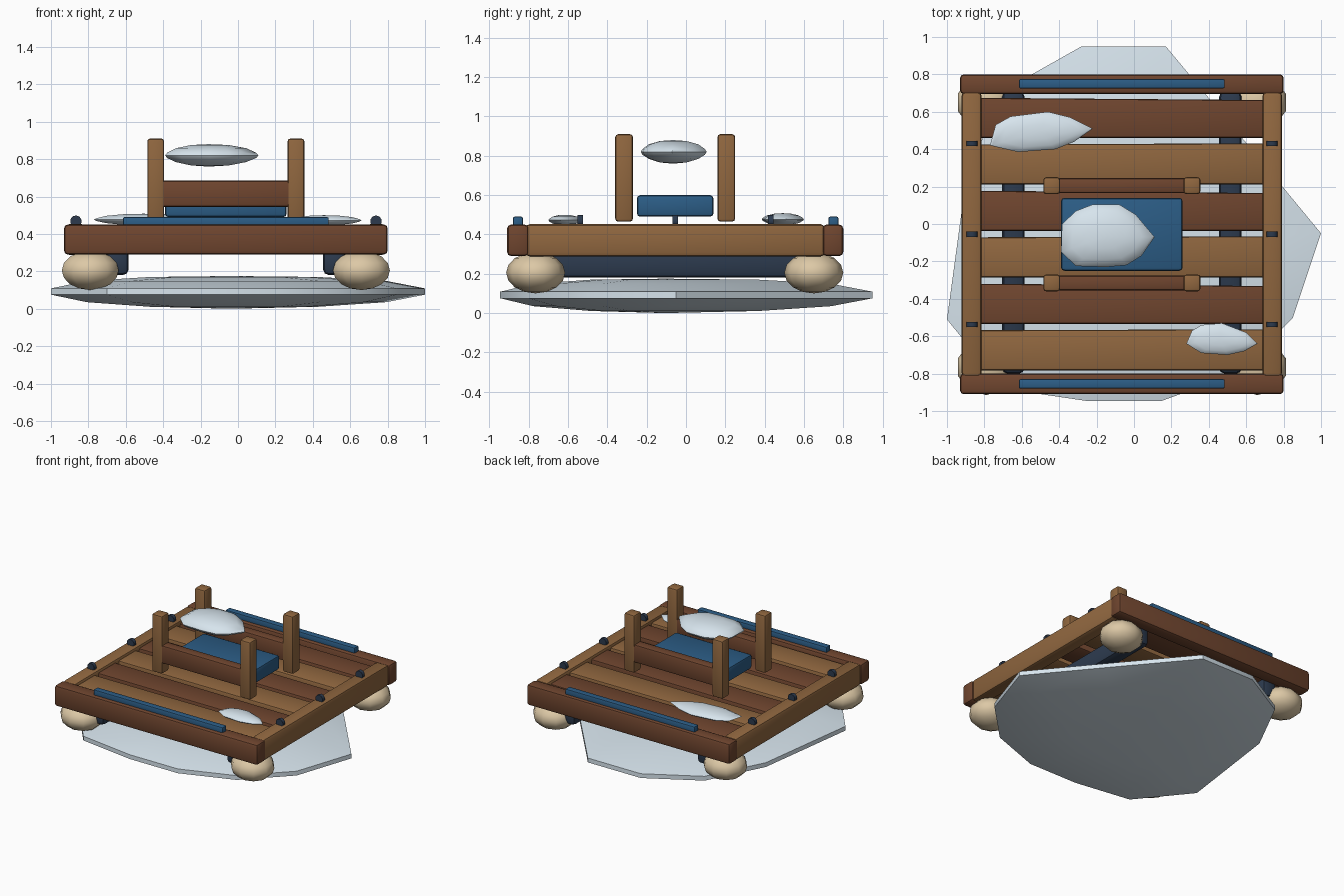
import bpy, bmesh, math
from mathutils import Vector

if "Cube" in bpy.data.objects:
    bpy.data.objects.remove(bpy.data.objects["Cube"])


def material(name, rgb):
    m = bpy.data.materials.new(name)
    m.diffuse_color = (*rgb, 1)
    m.use_nodes = True
    m.node_tree.nodes["Principled BSDF"].inputs["Base Color"].default_value = m.diffuse_color
    return m


LIGHT = material("light wood", (0.28, 0.135, 0.05))
DARK = material("dark wood", (0.16, 0.06, 0.028))
BLUE = material("blue", (0.025, 0.11, 0.24))
NAVY = material("navy", (0.025, 0.042, 0.075))
TAN = material("tan", (0.72, 0.58, 0.38))
ICE = material("ice", (0.68, 0.78, 0.85))


def finish(name, bm, mat):
    bmesh.ops.recalc_face_normals(bm, faces=bm.faces)
    me = bpy.data.meshes.new(name)
    bm.to_mesh(me)
    bm.free()
    ob = bpy.data.objects.new(name, me)
    bpy.context.collection.objects.link(ob)
    me.materials.append(mat)
    bpy.ops.object.select_all(action='DESELECT')
    ob.select_set(True)
    bpy.context.view_layer.objects.active = ob
    bpy.ops.object.shade_smooth_by_angle(angle=math.radians(40))
    return ob


def box(name, x, y, z, mat, bevel=0.015, taper=0.0):
    """Bevelled box from (min, max) pairs; taper narrows the +x end in y."""
    bm = bmesh.new()
    bmesh.ops.create_cube(bm, size=1)
    for v in bm.verts:
        v.co = Vector([a + (c + 0.5) * (b - a) for c, (a, b) in zip(v.co, (x, y, z))])
        if v.co.x > sum(x) / 2 and v.co.y > sum(y) / 2:
            v.co.y -= taper
    bmesh.ops.bevel(bm, geom=bm.edges[:], offset=bevel, segments=2,
                    profile=0.5, affect='EDGES')
    return finish(name, bm, mat)


def slab(name, outline, z0, z1, rings, mat):
    """Lens-shaped slab: outline scaled to each (scale, height fraction) ring."""
    cx = sum(p[0] for p in outline) / len(outline)
    cy = sum(p[1] for p in outline) / len(outline)
    bm = bmesh.new()
    loops = [[bm.verts.new((cx + (px - cx) * s, cy + (py - cy) * s, z0 + (z1 - z0) * h))
              for px, py in outline] for s, h in rings]
    n = len(outline)
    for a, b in zip(loops, loops[1:]):
        for i in range(n):
            j = (i + 1) % n
            bm.faces.new((a[i], a[j], b[j], b[i]))
    for lp, h in ((loops[0], z0), (loops[-1], z1)):
        c = bm.verts.new((cx, cy, h))
        for i in range(n):
            bm.faces.new((lp[i], lp[(i + 1) % n], c))
    return finish(name, bm, mat)


FLAT = [(0.45, 0.06), (0.8, 0.2), (1, 0.43), (1, 0.62), (0.8, 0.85), (0.45, 0.97)]
ROUND = [(0.4, 0.05), (0.75, 0.2), (0.95, 0.38), (1, 0.5), (0.95, 0.62), (0.75, 0.82), (0.4, 0.96)]

# ice floe underneath
slab("ice_floe", [(1, -.05), (.62, .41), (.17, .95), (-.28, .95), (-.67, .73), (-.89, .3),
                  (-1, -.51), (-.7, -.88), (-.26, -.945), (.15, -.945), (.55, -.8), (.85, -.5)],
     0, 0.175, FLAT, ICE)

# snow patches and the lump over the seat
slab("snow_left", [(-.77, .42), (-.74, .53), (-.66, .575), (-.46, .6), (-.34, .57),
                   (-.22, .51), (-.32, .44), (-.42, .4), (-.62, .385)], 0.445, 0.508, ROUND, ICE)
slab("snow_right", [(.28, -.64), (.31, -.57), (.36, -.54), (.47, -.53), (.6, -.58),
                    (.66, -.64), (.59, -.68), (.5, -.7), (.36, -.69)], 0.445, 0.5, ROUND, ICE)
slab("snow_lump", [(-.385, 0), (-.31, .07), (-.22, .105), (-.08, .105), (.01, .05), (.11, -.07),
                   (.04, -.17), (-.04, -.22), (-.15, -.23), (-.31, -.225), (-.39, -.15)],
     0.76, 0.88, ROUND, ICE)

# corner floats
for i, x in enumerate((-0.79, 0.66)):
    for j, y in enumerate((-0.765, 0.65)):
        bm = bmesh.new()
        bmesh.ops.create_uvsphere(bm, u_segments=10, v_segments=8, radius=1)
        for v in bm.verts:
            v.co = Vector((x + v.co.x * 0.16, y + v.co.y * 0.15, 0.205 + v.co.z * 0.105))
        finish(f"float_{i}{j}", bm, TAN)

# runners under the deck
for i, x in enumerate((-0.645, 0.515)):
    box(f"runner_{i}", (x - 0.06, x + 0.06), (-0.8, 0.71), (0.18, 0.32), NAVY, 0.03)

# deck frame
for n, y in (("front", (-0.91, -0.80)), ("back", (0.695, 0.80))):
    box(f"{n}_beam", (-0.93, 0.80), y, (0.29, 0.45), DARK, 0.02)
for n, x in (("left", (-0.922, -0.815)), ("right", (0.687, 0.792))):
    box(f"{n}_beam", x, (-0.815, 0.705), (0.288, 0.452), LIGHT, 0.02)

# deck planks
for i in range(6):
    y = -0.675 + i * 0.2485
    box(f"plank_{i}", (-0.83, 0.70), (y - 0.107, y + 0.107), (0.34, 0.43),
        DARK if i % 2 else LIGHT, 0.012, 0.012 if i % 2 else -0.005)

# blue edge rails on front and back beams
for n, y in (("front", -0.855), ("back", 0.75)):
    box(f"{n}_edge_rail", (-0.615, 0.485), (y - 0.025, y + 0.025), (0.435, 0.49), BLUE, 0.008)

# pegs on the side beams
for i, x in enumerate((-0.867, 0.738)):
    for j, y in enumerate((-0.538, -0.055, 0.43)):
        bm = bmesh.new()
        bmesh.ops.create_cone(bm, cap_ends=True, segments=10, radius1=0.031,
                              radius2=0.031, depth=0.028)
        for v in bm.verts:
            v.co = Vector((x + v.co.x, y + v.co.z, 0.468 + v.co.y))
        finish(f"peg_{i}{j}", bm, NAVY)

# posts, cross rails and seat
for n, y in (("front", -0.315), ("back", 0.205)):
    for i, x in enumerate((-0.44, 0.31)):
        box(f"{n}_post_{i}", (x - 0.045, x + 0.045), (y - 0.045, y + 0.045),
            (0.465, 0.91), LIGHT, 0.015)
    box(f"{n}_cross_rail", (-0.44, 0.31), (y - 0.04, y + 0.04), (0.545, 0.685), DARK, 0.015)
box("seat", (-0.39, 0.26), (-0.25, 0.14), (0.49, 0.60), BLUE, 0.018)
